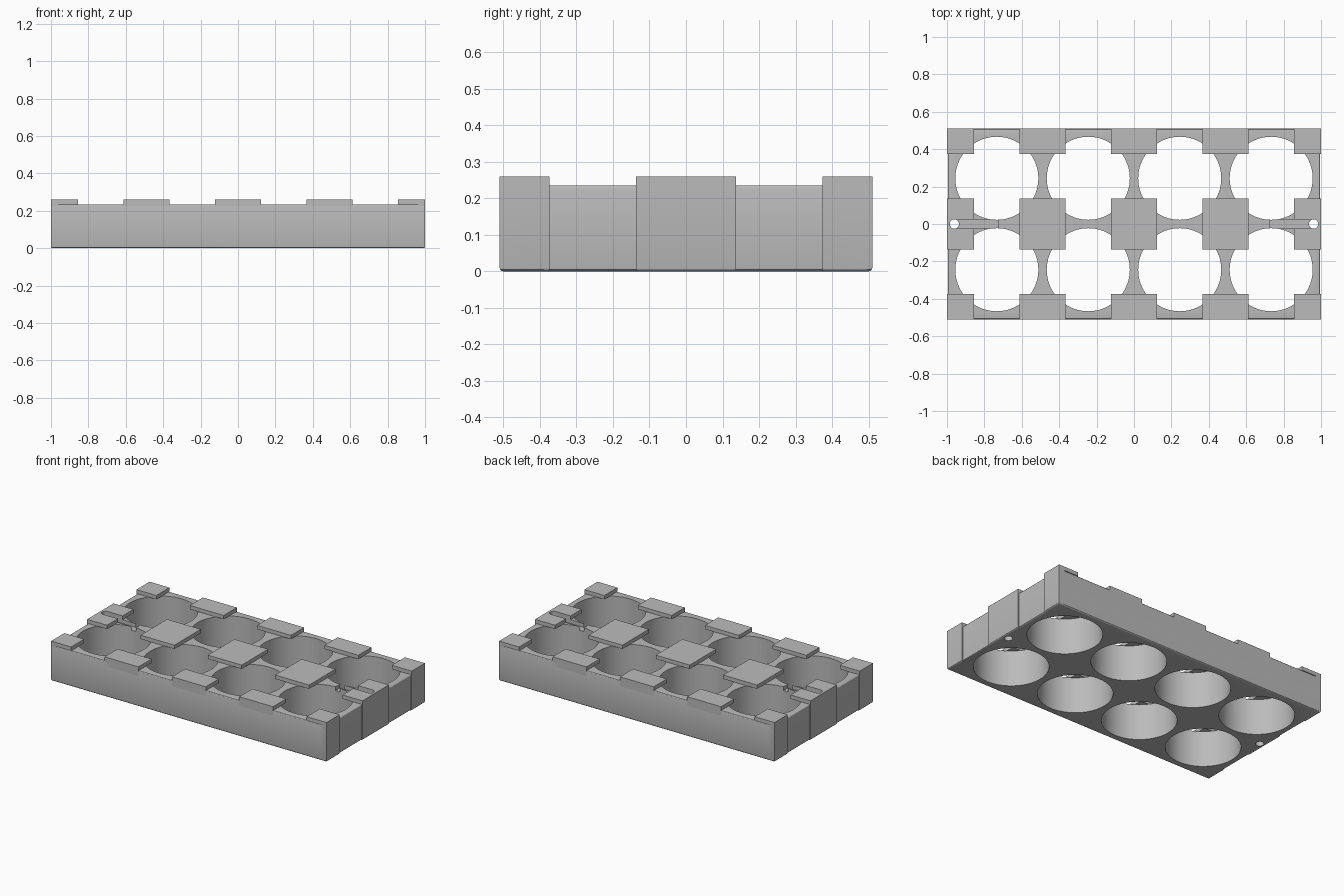
import bpy, bmesh
from mathutils import Matrix, Vector

if "Cube" in bpy.data.objects:
    bpy.data.objects.remove(bpy.data.objects["Cube"], do_unlink=True)

grey = bpy.data.materials.new("plain grey")
grey.use_nodes = True
colour = (0.5, 0.5, 0.5, 1)
grey.diffuse_color = colour
grey.node_tree.nodes["Principled BSDF"].inputs["Base Color"].default_value = colour

HALF_X, HALF_Y, DECK, TOP = 1.0, 0.51, 0.235, 0.26
BODY_X = 0.994                      # end walls sit slightly behind the ribs
PITCH, RADIUS = 0.489, 0.222
PAD_X, PAD_Y, EDGE_X, EDGE_Y = 0.123, 0.137, 0.855, 0.374


def finish(name, bm):
    bmesh.ops.recalc_face_normals(bm, faces=bm.faces)
    mesh = bpy.data.meshes.new(name)
    bm.to_mesh(mesh)
    bm.free()
    mesh.materials.append(grey)
    obj = bpy.data.objects.new(name, mesh)
    bpy.context.collection.objects.link(obj)
    return obj


def add_box(bm, xs, ys, zs):
    lo, hi = Vector((xs[0], ys[0], zs[0])), Vector((xs[1], ys[1], zs[1]))
    mat = Matrix.Translation((lo + hi) / 2) @ Matrix.Diagonal((*(hi - lo), 1))
    return bmesh.ops.create_cube(bm, size=1, matrix=mat)["verts"]


def add_cylinder(bm, x, y, r, segments):
    bmesh.ops.create_cone(bm, cap_ends=True, segments=segments, radius1=r, radius2=r,
                          depth=1, matrix=Matrix.Translation((x, y, 0)))


def round_edges(bm, z, width):
    """Round the outer perimeter edges lying at height z."""
    picked = []
    for e in bm.edges:
        mid = (e.verts[0].co + e.verts[1].co) / 2
        level = all(abs(v.co.z - z) < 1e-4 for v in e.verts)
        if level and (abs(mid.x) > 0.99 or abs(mid.y) > HALF_Y - 0.005):
            picked.append(e)
    bmesh.ops.bevel(bm, geom=picked, offset=width, segments=3, profile=0.5, affect='EDGES')


def cut(obj, cutters):
    bpy.context.view_layer.objects.active = obj
    for c in cutters:
        mod = obj.modifiers.new("cut", 'BOOLEAN')
        mod.operation, mod.solver, mod.object = 'DIFFERENCE', 'EXACT', c
        bpy.ops.object.modifier_apply(modifier=mod.name)


def smooth(obj):
    bpy.ops.object.select_all(action='DESELECT')
    obj.select_set(True)
    bpy.context.view_layer.objects.active = obj
    bpy.ops.object.shade_smooth_by_angle()


# Cutters: eight wells, two end pin holes, two end slots
wells, pins, slots = bmesh.new(), bmesh.new(), bmesh.new()
for i in (-1.5, -0.5, 0.5, 1.5):
    for j in (-0.5, 0.5):
        add_cylinder(wells, i * PITCH, j * PITCH, RADIUS, 72)
for s in (-1, 1):
    add_cylinder(pins, s * 0.96, 0, 0.025, 24)
    add_box(slots, sorted((s * 0.725, s * 0.96)), (-0.024, 0.024), (0.21, 0.5))
well_cutter = finish("well_cutter", wells)
pin_cutter = finish("pin_cutter", pins)
slot_cutter = finish("slot_cutter", slots)

# Main block
bm = bmesh.new()
add_box(bm, (-BODY_X, BODY_X), (-HALF_Y, HALF_Y), (0, DECK))
round_edges(bm, 0, 0.01)
round_edges(bm, DECK, 0.008)
body = finish("tray_body", bm)
cut(body, (well_cutter, pin_cutter, slot_cutter))
smooth(body)

# Grid of raised pads overhanging the wells, with ribs and skirts on the walls
columns = [(-HALF_X, -EDGE_X)] + [(k * PITCH - PAD_X, k * PITCH + PAD_X) for k in (-1, 0, 1)]
columns.append((EDGE_X, HALF_X))
rows = [(-HALF_Y, -EDGE_Y), (-PAD_Y, PAD_Y), (EDGE_Y, HALF_Y)]
for c, xs in enumerate(columns):
    for r, ys in enumerate(rows):
        end, middle = c in (0, 4), r == 1
        bm = bmesh.new()
        add_box(bm, xs, ys, (DECK, TOP))
        pad = finish(f"pad_{c}_{r}", bm)
        parts = [pad]
        if end:
            bm = bmesh.new()
            wall = (-HALF_X, -0.96) if c == 0 else (0.96, HALF_X)
            add_box(bm, wall, ys, (0, DECK))
            round_edges(bm, 0, 0.01)
            parts.append(finish(f"end_rib_{c}_{r}", bm))
        elif not middle:
            bm = bmesh.new()
            wall = (-HALF_Y, -0.49) if r == 0 else (0.49, HALF_Y)
            add_box(bm, xs, wall, (0.2, DECK))
            parts.append(finish(f"side_skirt_{c}_{r}", bm))
        for part in parts:
            if end and middle:
                cut(part, (pin_cutter, slot_cutter))
            smooth(part)

for cutter in (well_cutter, pin_cutter, slot_cutter):
    bpy.data.objects.remove(cutter, do_unlink=True)
